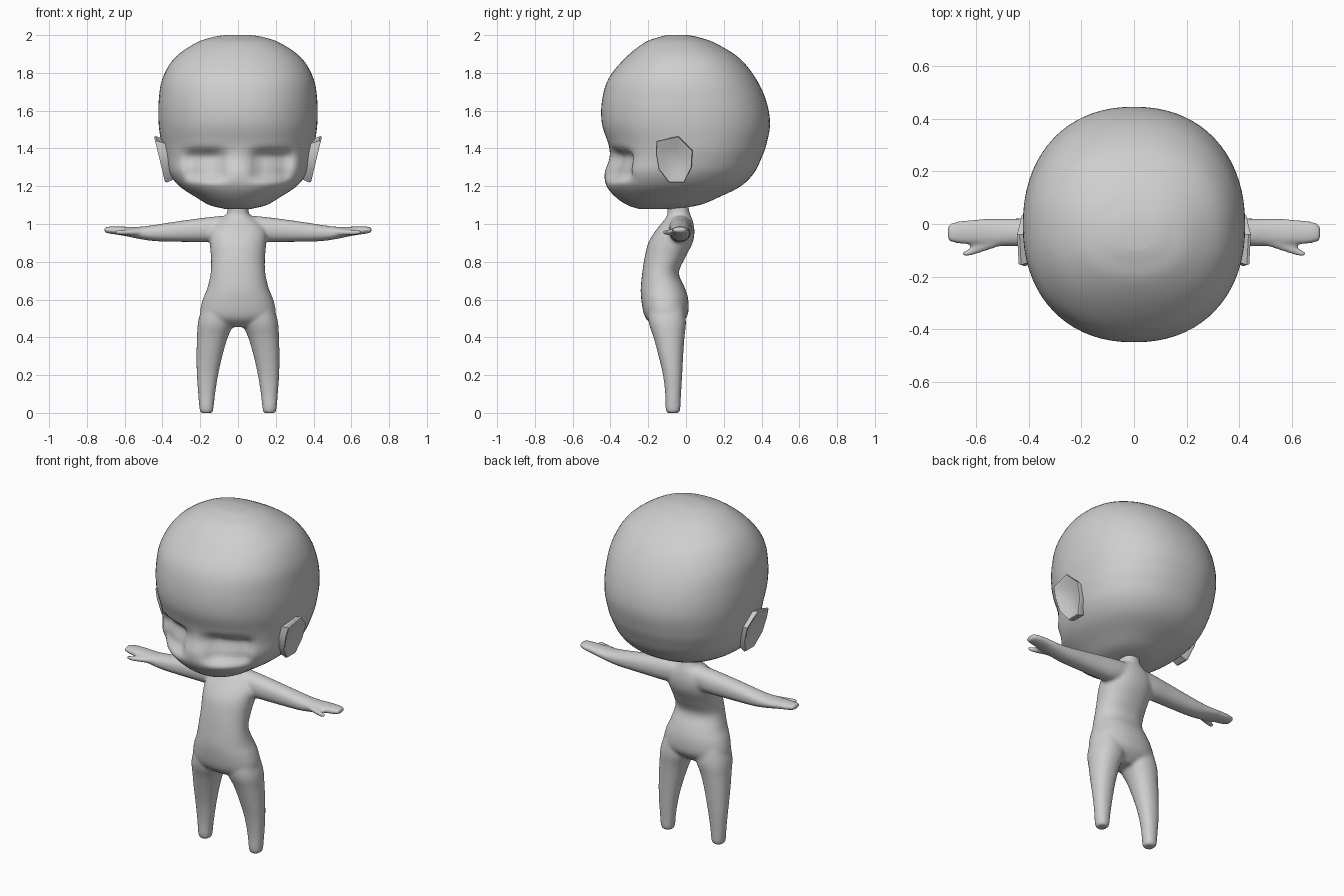
import bpy, bmesh, math
from mathutils import Vector

cube = bpy.data.objects.get("Cube")
if cube:
    bpy.data.objects.remove(cube)

clay = bpy.data.materials.new("grey_clay")
clay.use_nodes = True
clay.diffuse_color = (0.62, 0.62, 0.62, 1)
clay.node_tree.nodes["Principled BSDF"].inputs["Base Color"].default_value = clay.diffuse_color


def refine(rows, steps):
    """Catmull-Rom curve through the control rows."""
    out = []
    for i in range(len(rows) - 1):
        a, b = rows[max(i - 1, 0)], rows[i]
        c, d = rows[i + 1], rows[min(i + 2, len(rows) - 1)]
        for s in range(steps):
            t = s / steps
            out.append([0.5 * (2 * q + (r - p) * t + (2 * p - 5 * q + 4 * r - w) * t * t
                               + (3 * q - p - 3 * r + w) * t ** 3)
                        for p, q, r, w in zip(a, b, c, d)])
    return out + [list(rows[-1])]


def loft(bm, rows, axis="z", side=1, segs=32, power=2.2, steps=4):
    """Skin rounded sections; each row is position, u min, u max, v min, v max."""
    def signed(f):
        return math.copysign(abs(f) ** (2 / power), f)
    rings = []
    for t, u0, u1, v0, v1 in refine(rows, steps):
        ring = []
        for k in range(segs):
            a = math.tau * k / segs
            u = (u0 + u1) / 2 + (u1 - u0) / 2 * signed(math.cos(a))
            v = (v0 + v1) / 2 + (v1 - v0) / 2 * signed(math.sin(a))
            ring.append(bm.verts.new((side * u, v, t) if axis == "z" else (side * t, u, v)))
        rings.append(ring)
    skin(bm, rings)


def skin(bm, rings):
    for r0, r1 in zip(rings, rings[1:]):
        for k in range(len(r0)):
            j = (k + 1) % len(r0)
            bm.faces.new((r0[k], r0[j], r1[j], r1[k]))
    bm.faces.new(rings[0])
    bm.faces.new(rings[-1])


def finish(bm, name):
    bmesh.ops.recalc_face_normals(bm, faces=bm.faces)
    for f in bm.faces:
        f.smooth = True
    mesh = bpy.data.meshes.new(name)
    bm.to_mesh(mesh)
    bm.free()
    mesh.materials.append(clay)
    ob = bpy.data.objects.new(name, mesh)
    bpy.context.collection.objects.link(ob)
    return ob


def ramp(x, lo, hi):
    t = min(max((x - lo) / (hi - lo), 0), 1)
    return t * t * (3 - 2 * t)


# Head: height, half width, front, back
head_rows = [(1.08, .07, -.25, -.06), (1.10, .15, -.31, .07), (1.14, .22, -.37, .17),
             (1.20, .31, -.42, .29), (1.27, .365, -.43, .36), (1.35, .39, -.405, .40),
             (1.42, .405, -.41, .425), (1.53, .42, -.445, .445), (1.65, .42, -.445, .425),
             (1.77, .40, -.41, .37), (1.88, .335, -.32, .28), (1.96, .22, -.22, .15),
             (1.99, .13, -.14, .06), (2.0, .07, -.10, .01)]
bm = bmesh.new()
loft(bm, [(z, -w, w, f, b) for z, w, f, b in head_rows], segs=72, steps=5)
# Press the eye sockets into the face
for v in bm.verts:
    x, y, z = abs(v.co.x), v.co.y, v.co.z
    if y < -.1:
        v.co.y += .055 * (ramp(x, .04, .12) * (1 - ramp(x, .24, .31))
                          * ramp(z, 1.21, 1.27) * (1 - ramp(z, 1.35, 1.42)))
finish(bm, "head")

# Ears: tilted cupped plates, rings from the hidden root to the cup floor
outline = [(-.155, 1.44), (-.04, 1.465), (.035, 1.39), (.03, 1.30),
           (-.01, 1.22), (-.09, 1.22), (-.145, 1.29), (-.16, 1.38)]
for side, name in ((1, "left_ear"), (-1, "right_ear")):
    bm = bmesh.new()
    rings = []
    for scale, push in ((.78, -.075), (1, -.01), (.97, 0), (.8, -.004), (.5, -.018)):
        ring = []
        for y, z in outline:
            y, z = -.06 + (y + .06) * scale, 1.34 + (z - 1.34) * scale
            ring.append(bm.verts.new((side * (.386 + (z - 1.22) * .24 + push), y, z)))
        rings.append(ring)
    skin(bm, rings)
    ear = finish(bm, name)
    bpy.ops.object.select_all(action="DESELECT")
    ear.select_set(True)
    bpy.context.view_layer.objects.active = ear
    bpy.ops.object.shade_smooth_by_angle(angle=math.radians(40))

# Body: torso, legs, arms and thumbs fused into one skin
bm = bmesh.new()
torso = [(.455, .07, -.16, -.05), (.49, .17, -.205, -.01), (.53, .20, -.225, .012),
         (.60, .187, -.237, .012), (.66, .163, -.24, -.005), (.74, .145, -.232, -.038),
         (.82, .143, -.22, -.005), (.90, .15, -.20, .035), (.96, .15, -.165, .045),
         (1.01, .115, -.125, .038), (1.045, .065, -.10, .025), (1.08, .055, -.10, .015),
         (1.14, .055, -.10, .015)]
loft(bm, [(z, -w, w, f, b) for z, w, f, b in torso])
leg = [(0, .135, .198, -.10, -.037), (.02, .13, .204, -.108, -.03), (.10, .121, .211, -.11, -.026),
       (.20, .105, .218, -.122, -.02), (.30, .083, .220, -.145, -.015), (.40, .054, .217, -.172, -.008),
       (.48, .02, .212, -.198, 0), (.56, .02, .19, -.20, -.01)]
arm = [(.06, -.09, .03, .92, 1.045), (.14, -.09, .03, .905, 1.038), (.25, -.088, .025, .905, 1.024),
       (.35, -.086, .022, .906, 1.01), (.45, -.085, .021, .91, .994), (.53, -.084, .02, .922, .985),
       (.60, -.08, .018, .937, .986), (.66, -.075, .012, .946, .987), (.695, -.07, .004, .952, .985),
       (.709, -.058, -.01, .958, .98)]
thumb = [(.51, -.085, -.04, .94, .975), (.57, -.105, -.068, .94, .972),
         (.62, -.12, -.092, .942, .97), (.652, -.125, -.103, .946, .968)]
for side in (1, -1):
    loft(bm, leg, side=side)
    loft(bm, arm, "x", side)
    loft(bm, thumb, "x", side, segs=16)
body = finish(bm, "body")
fuse = body.modifiers.new("fuse", "REMESH")
fuse.mode = "VOXEL"
fuse.voxel_size = .009
fuse.use_smooth_shade = True
soften = body.modifiers.new("soften", "SMOOTH")
soften.factor = .5
soften.iterations = 7
